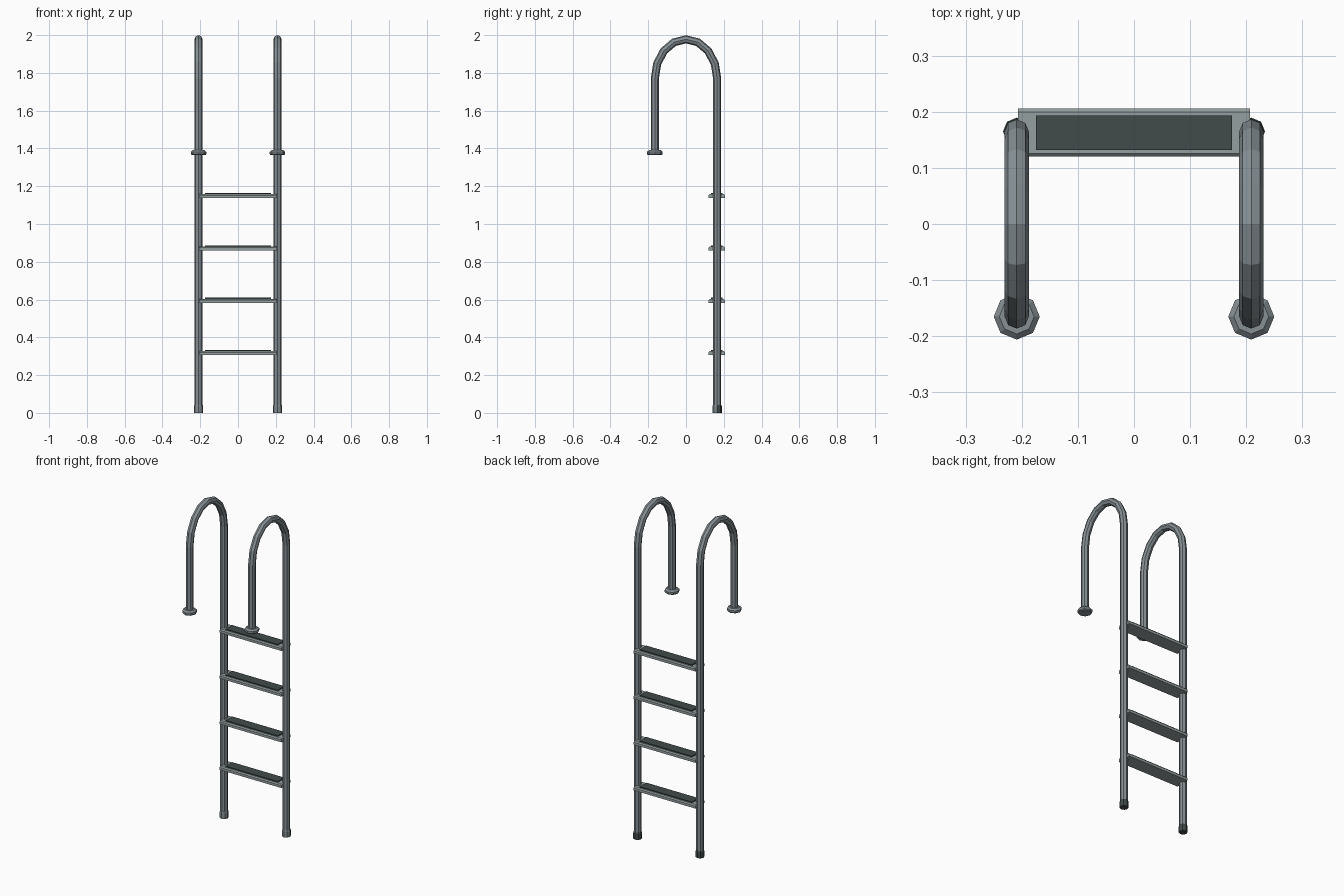
import bpy, bmesh, math

if "Cube" in bpy.data.objects:
    bpy.data.objects.remove(bpy.data.objects["Cube"])

def mat(name, rgb):
    m = bpy.data.materials.new(name)
    m.diffuse_color = (*rgb, 1)
    m.use_nodes = True
    m.node_tree.nodes["Principled BSDF"].inputs["Base Color"].default_value = m.diffuse_color
    return m

STEEL = mat("rail steel", (0.24, 0.28, 0.30))
STEP = mat("step steel", (0.30, 0.35, 0.355))
DARK = mat("dark rubber", (0.052, 0.072, 0.070))

X, Y, N = 0.209, 0.165, 8

def finish(name, bm, mats):
    bmesh.ops.recalc_face_normals(bm, faces=bm.faces)
    me = bpy.data.meshes.new(name)
    bm.to_mesh(me)
    bm.free()
    for m in mats:
        me.materials.append(m)
    ob = bpy.data.objects.new(name, me)
    bpy.context.collection.objects.link(ob)
    return ob

def skin(bm, rings):
    """Join successive vertex rings and cap both ends."""
    rings = [[bm.verts.new(p) for p in r] for r in rings]
    n = len(rings[0])
    for a, b in zip(rings, rings[1:]):
        for i in range(n):
            j = (i + 1) % n
            bm.faces.new((a[i], a[j], b[j], b[i]))
    bm.faces.new(rings[0])
    bm.faces.new(rings[-1])

def disc_stack(x, y, profile):
    return [[(x + r * math.cos(2 * math.pi * i / N),
              y + r * math.sin(2 * math.pi * i / N), z) for i in range(N)]
            for r, z in profile]

def rail_rings(x, r=0.0215):
    # centre line: long leg, elliptical arch, short leg
    path = [(Y, 0.01, 0.0)]
    for k in range(9):
        t = math.pi * k / 8
        # direction of the outward normal on the ellipse
        nrm = math.atan2(math.sin(t) / 0.208, math.cos(t) / Y)
        path.append((Y * math.cos(t), 1.77 + 0.208 * math.sin(t), nrm))
    path.append((-Y, 1.375, math.pi))
    rings = []
    for y, z, a in path:
        ring = []
        for i in range(N):
            t = 2 * math.pi * i / N
            d = r * math.cos(t)
            ring.append((x + r * math.sin(t), y + d * math.cos(a), z + d * math.sin(a)))
        rings.append(ring)
    return rings

for side, s in (("left", -1), ("right", 1)):
    # bent handrail
    bm = bmesh.new()
    skin(bm, rail_rings(s * X))
    finish(side + "_rail", bm, [STEEL])

    # deck flange
    bm = bmesh.new()
    skin(bm, disc_stack(s * X, -Y, [(0.037, 1.365), (0.041, 1.370),
                                    (0.041, 1.382), (0.031, 1.391)]))
    finish(side + "_flange", bm, [STEEL])

    # foot cap, dark on the rear and underside
    bm = bmesh.new()
    skin(bm, disc_stack(s * X, Y, [(0.0245, 0.0), (0.0245, 0.035), (0.022, 0.043)]))
    ob = finish(side + "_foot", bm, [STEEL, DARK])
    for p in ob.data.polygons:
        p.material_index = 1 if p.normal.y > -0.1 else 0

# steps with raised dark tread plates
for k in range(4):
    z = 0.306 + 0.277 * k
    profile = [(0.120, 0), (0.120, 0.015), (0.126, 0.021),
               (0.200, 0.021), (0.206, 0.015), (0.206, 0)]
    bm = bmesh.new()
    skin(bm, [[(x, y, z + h) for y, h in profile] for x in (-0.207, 0.207)])
    finish("step_%d" % (k + 1), bm, [STEP])

    bm = bmesh.new()
    skin(bm, [[(sx * 0.175, 0.1625 + sy * 0.031, z + h)
               for sx, sy in ((-1, -1), (1, -1), (1, 1), (-1, 1))]
              for h in (0.020, 0.027)])
    finish("tread_%d" % (k + 1), bm, [DARK])
